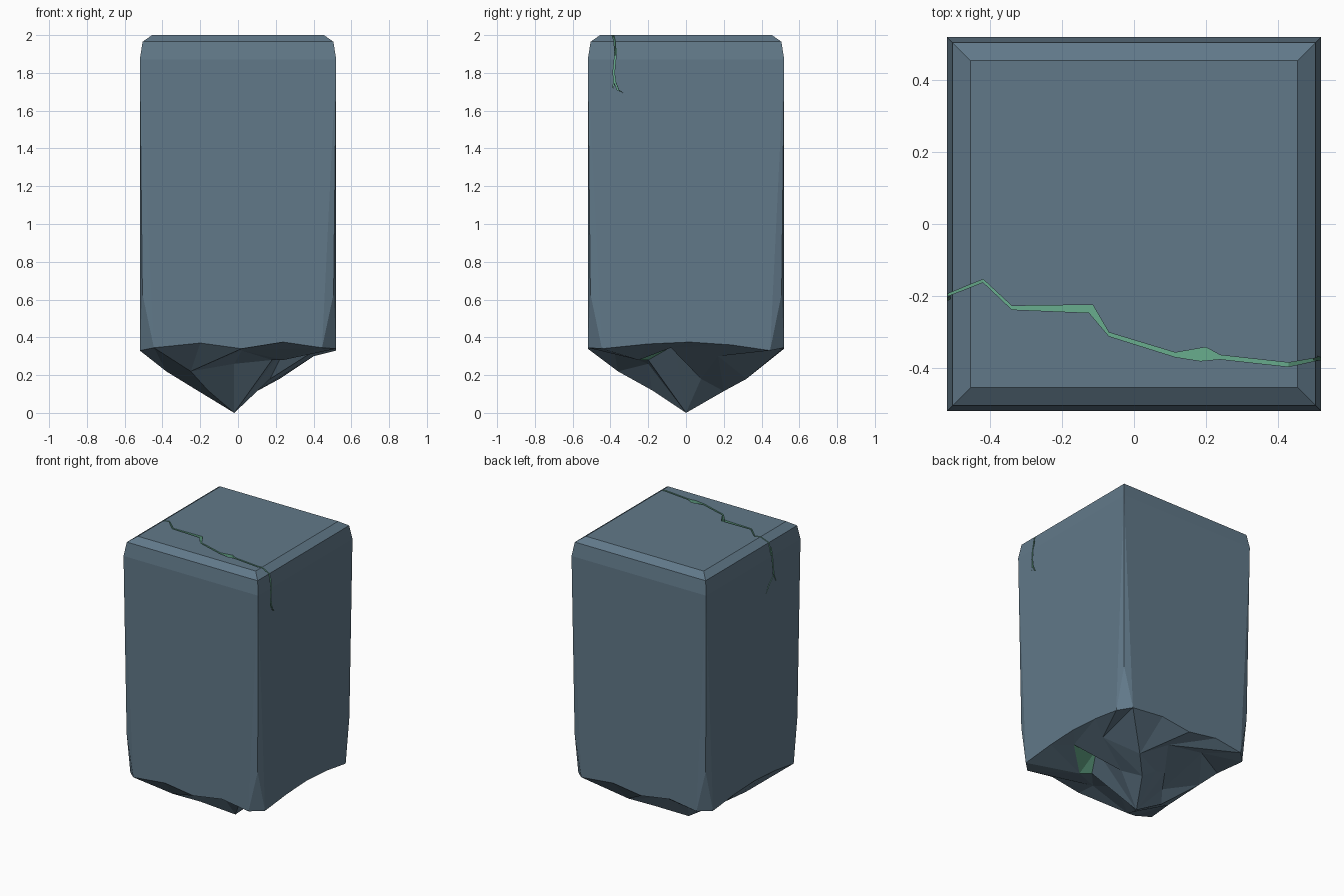
import bpy, bmesh
from mathutils import Vector

if "Cube" in bpy.data.objects:
    bpy.data.objects.remove(bpy.data.objects["Cube"])


def material(name, rgb):
    m = bpy.data.materials.new(name)
    m.diffuse_color = (*rgb, 1)
    m.use_nodes = True
    m.node_tree.nodes["Principled BSDF"].inputs["Base Color"].default_value = m.diffuse_color
    return m


STONE = material("slate", (0.12, 0.19, 0.25))
GLOW = material("green_mineral", (0.14, 0.42, 0.27))


def make(name, bm):
    bmesh.ops.recalc_face_normals(bm, faces=bm.faces[:])
    me = bpy.data.meshes.new(name)
    bm.to_mesh(me)
    bm.free()
    me.materials.append(STONE)
    me.materials.append(GLOW)
    ob = bpy.data.objects.new(name, me)
    bpy.context.collection.objects.link(ob)
    return ob


# Block: stacked square rings with a double top bevel
bm = bmesh.new()
V = lambda *p: bm.verts.new(p)
F = lambda *v: bm.faces.new(v)
CORNERS = [(-1, -1), (1, -1), (1, 1), (-1, 1)]
cap, bevel, top, low = [[V(sx * h, sy * h, z) for sx, sy in CORNERS]
                        for h, z in ((0.455, 2.0), (0.505, 1.965), (0.52, 1.87), (0.506, 0.63))]
F(*cap)

# Ragged lower rim, five points on each side
rim_z = [0.345, 0.37, 0.34, 0.375, 0.345, 0.34, 0.365, 0.375, 0.36, 0.33]
rim = []
for s, (dx, dy) in enumerate([(1, 0), (0, 1), (-1, 0), (0, -1)]):
    for k, t in enumerate((-0.445, -0.2, 0.02, 0.24, 0.445)):
        rim.append(V(dx * t + dy * 0.52, dy * t - dx * 0.52, rim_z[(s * 5 + k) % 10]))

for s in range(4):
    n = (s + 1) % 4
    for a, b in ((cap, bevel), (bevel, top)):
        F(a[s], a[n], b[n], b[s])
    side = rim[s * 5:s * 5 + 5]
    F(top[s], top[n], *reversed(side))
    F(top[s], side[0], low[s])
    F(top[n], low[n], side[4])
    F(low[n], rim[n * 5], side[4])

# Broken underside: two irregular rings closing on a low point
mid = [V(*p) for p in [
    (-.25, -.36, .22), (.02, -.38, .33), (.24, -.25, .28), (.43, -.08, .345), (.40, .17, .30),
    (.22, .32, .18), (.02, .36, .30), (-.24, .38, .33), (-.42, .14, .27), (-.38, -.12, .22)]]
inner = [V(*p) for p in [
    (-.16, -.18, .12), (-.02, -.20, .26), (.18, -.20, .28), (.26, -.06, .36), (.17, .08, .18),
    (.10, .20, .115), (-.02, .19, .20), (-.12, .16, .24), (-.20, .04, .20), (-.25, -.03, .14)]]
tip = V(-.02, 0, 0)
for j in range(10):
    n = (j + 1) % 10
    a, b, c = rim[2 * j], rim[2 * j + 1], rim[(2 * j + 2) % 20]
    F(a, b, mid[j])
    F(b, c, mid[j])
    F(c, mid[n], mid[j])
    patch = [F(mid[j], mid[n], inner[n]), F(mid[j], inner[n], inner[j])]
    if j == 2:                       # exposed green vein
        for f in patch:
            f.material_index = 1
    F(inner[j], inner[n], tip)
block = make("stone_block", bm)


# Cracks: closed ribbons cut out of the block, leaving green inside
def cut(name, sections):
    """sections: four-point cross-sections along the crack."""
    bm = bmesh.new()
    rings = [[bm.verts.new(p) for p in s] for s in sections]
    for a, b in zip(rings, rings[1:]):
        for k in range(4):
            bm.faces.new((a[k], a[(k + 1) % 4], b[(k + 1) % 4], b[k]))
    bm.faces.new(rings[0])
    bm.faces.new(rings[-1])
    bmesh.ops.triangulate(bm, faces=bm.faces[:])
    for f in bm.faces:
        f.material_index = 1
    cutter = make(name, bm)
    cutter.hide_render = True
    mod = block.modifiers.new(name, 'BOOLEAN')
    mod.operation, mod.solver, mod.object = 'DIFFERENCE', 'EXACT', cutter
    bpy.context.view_layer.objects.active = block
    bpy.ops.object.modifier_apply(modifier=name)
    bpy.data.objects.remove(cutter)


# Top crack: back edge, front edge and floor height at each bend
path = [(-.54, -.203, -.54, -.209, 1.86), (-.42, -.154, -.42, -.162, 1.95),
        (-.34, -.228, -.34, -.238, 1.965), (-.115, -.225, -.125, -.247, 1.965),
        (-.07, -.302, -.07, -.312, 1.965), (.115, -.358, .115, -.37, 1.965),
        (.20, -.343, .185, -.381, 1.965), (.24, -.365, .24, -.376, 1.965),
        (.43, -.386, .43, -.397, 1.95), (.54, -.367, .54, -.373, 1.86)]
cut("top_crack", [[(x1, y1, 2.03), (x2, y2, 2.03), (x2, y2, z), (x1, y1, z)]
                  for x1, y1, x2, y2, z in path])


# Side cracks: thin lines running down from the ends of the top crack
def side_crack(name, sx, pts, w=0.004):
    secs = []
    for i, (y, z) in enumerate(pts):
        h = w if i < len(pts) - 1 else 0.001
        secs.append([(sx * 0.50, y - h, z), (sx * 0.55, y - h, z + .001),
                     (sx * 0.55, y + h, z), (sx * 0.50, y + h, z - .001)])
    cut(name, secs)


side_crack("right_crack", 1, [(-.371, 1.93), (-.375, 1.88), (-.383, 1.80), (-.376, 1.75),
                              (-.36, 1.71), (-.335, 1.695)])
side_crack("right_branch", 1, [(-.378, 1.77), (-.386, 1.72)])
side_crack("left_crack", -1, [(-.205, 1.93), (-.21, 1.85), (-.225, 1.73), (-.17, 1.68), (-.14, 1.63)])
side_crack("left_branch", -1, [(-.222, 1.74), (-.25, 1.68)])
